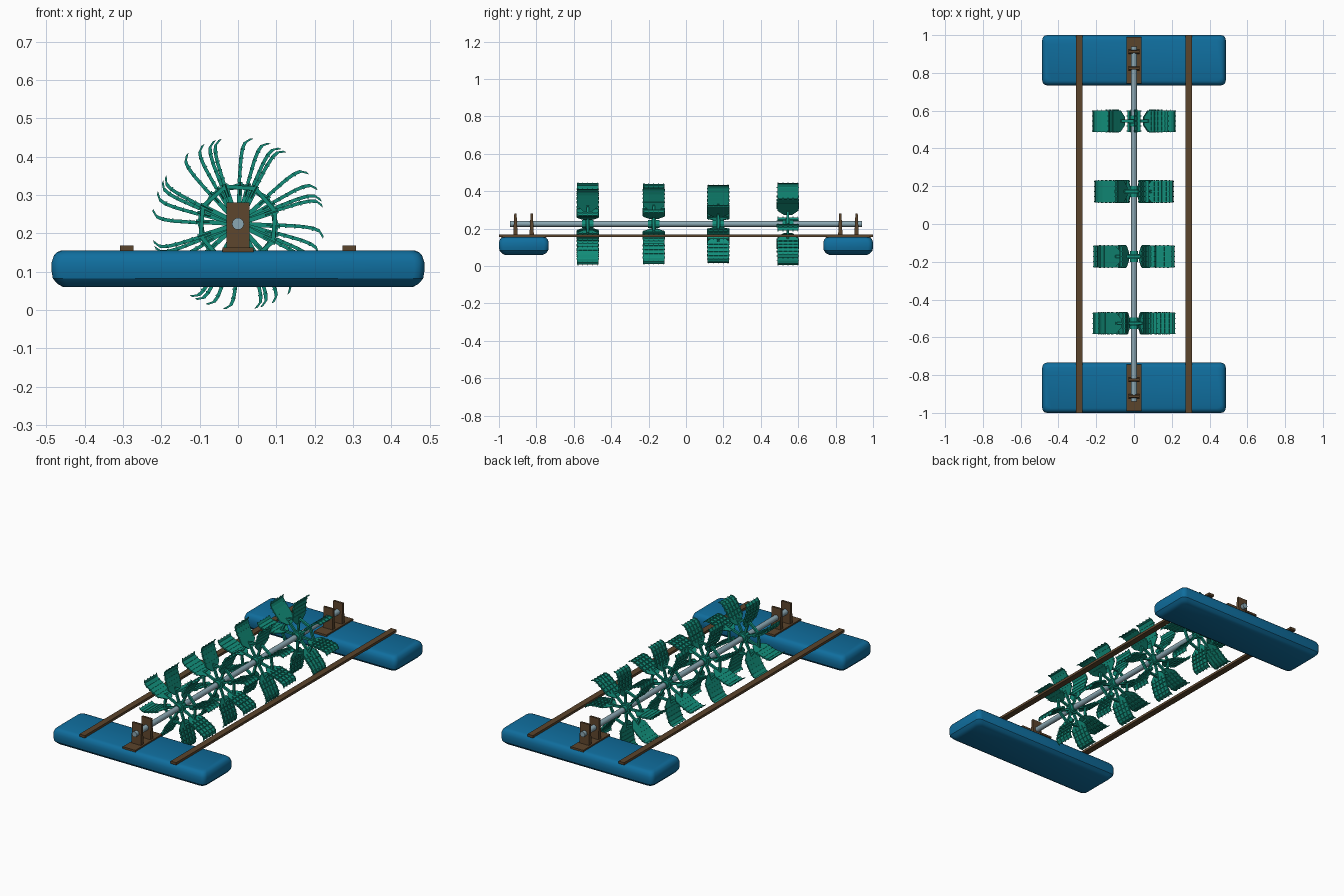
import bpy, bmesh, math
from mathutils import Vector, Matrix

if "Cube" in bpy.data.objects:
    bpy.data.objects.remove(bpy.data.objects["Cube"])

AXLE_Z = 0.225


def material(name, rgb):
    m = bpy.data.materials.new(name)
    m.diffuse_color = (*rgb, 1)
    m.use_nodes = True
    m.node_tree.nodes["Principled BSDF"].inputs["Base Color"].default_value = m.diffuse_color
    return m


BLUE = material("float blue", (0.005, 0.155, 0.34))
GREEN = material("paddle green", (0.006, 0.27, 0.195))
BROWN = material("frame brown", (0.105, 0.058, 0.025))
STEEL = material("shaft steel", (0.26, 0.39, 0.45))


def finish(bm, name, mat, loc=(0, 0, 0), smooth=False):
    bmesh.ops.recalc_face_normals(bm, faces=bm.faces)
    me = bpy.data.meshes.new(name)
    bm.to_mesh(me)
    bm.free()
    me.materials.append(mat)
    ob = bpy.data.objects.new(name, me)
    ob.location = loc
    bpy.context.collection.objects.link(ob)
    if smooth:
        bpy.ops.object.select_all(action='DESELECT')
        ob.select_set(True)
        bpy.context.view_layer.objects.active = ob
        bpy.ops.object.shade_smooth_by_angle(angle=math.radians(30))
    return ob


def loft(bm, rings):
    """Closed solid through rings of equal point count."""
    vs = [[bm.verts.new(p) for p in r] for r in rings]
    n = len(vs[0])
    for a, b in zip(vs, vs[1:]):
        for i in range(n):
            bm.faces.new((a[i], a[(i + 1) % n], b[(i + 1) % n], b[i]))
    bm.faces.new(vs[0])
    bm.faces.new(vs[-1])


def rect(x0, x1, y0, y1, z):
    return [(x0, y0, z), (x1, y0, z), (x1, y1, z), (x0, y1, z)]


def box(bm, x0, x1, y0, y1, z0, z1):
    loft(bm, [rect(x0, x1, y0, y1, z0), rect(x0, x1, y0, y1, z1)])


def cylinder(bm, radius, length, sides):
    bmesh.ops.create_cone(bm, cap_ends=True, segments=sides, radius1=radius, radius2=radius,
                          depth=length, matrix=Matrix.Rotation(math.pi / 2, 4, 'X'))


def rounded_rect(hx, hy, r, z):
    pts = []
    for k, (sx, sy) in enumerate(((1, 1), (-1, 1), (-1, -1), (1, -1))):
        for j in range(4):
            a = math.pi / 2 * (k + j / 3)
            pts.append((sx * (hx - r) + r * math.cos(a), sy * (hy - r) + r * math.sin(a), z))
    return pts


# Floats with rounded edges
for side, label in ((-1, "front"), (1, "back")):
    bm = bmesh.new()
    levels = ((0.06, 0.030), (0.068, 0.015), (0.082, 0.003), (0.10, 0), (0.125, 0),
              (0.143, 0.006), (0.151, 0.014), (0.155, 0.024))
    loft(bm, [rounded_rect(0.486 - i, 0.133 - i, 0.026, z) for z, i in levels])
    finish(bm, label + "_float", BLUE, (0, side * 0.867, 0), smooth=True)

    # Bearing stand: base plate and two tapered uprights
    bm = bmesh.new()
    y = side * 0.867
    box(bm, -0.04, 0.04, y - 0.122, y + 0.122, 0.152, 0.163)
    for uy in (side * 0.825, side * 0.912):
        loft(bm, [rect(-0.03, 0.03, uy - 0.012, uy + 0.012, 0.16),
                  rect(-0.03, 0.03, uy - 0.006, uy + 0.006, 0.28)])
    finish(bm, label + "_bearing_stand", BROWN)

# Long rails joining the floats
for x, label in ((-0.29, "left"), (0.29, "right")):
    bm = bmesh.new()
    box(bm, x - 0.0175, x + 0.0175, -1, 1, 0.154, 0.168)
    finish(bm, label + "_rail", BROWN)

# Drive shaft
bm = bmesh.new()
cylinder(bm, 0.0155, 1.88, 16)
finish(bm, "drive_shaft", STEEL, (0, 0, AXLE_Z), smooth=True)


def slab(bm, ang, path, yc, t0, t1):
    """Strip along (radius, tangent, half width) points, between tangent offsets t0 and t1."""
    u = Vector((math.cos(ang), 0, math.sin(ang)))
    t = Vector((math.sin(ang), 0, -math.cos(ang)))
    rings = []
    for r, s, w in path:
        rings.append([u * r + t * (s + o) + Vector((0, yc + k * w, 0))
                      for o, k in ((t0, -1), (t0, 1), (t1, 1), (t1, -1))])
    loft(bm, rings)


BLADE = ((0.074, 0, 0.022), (0.108, 0, 0.057), (0.17, 0.001, 0.057), (0.197, 0.004, 0.057),
         (0.213, 0.010, 0.057), (0.221, 0.022, 0.057))


def paddle_wheel(name, y, offset):
    bm = bmesh.new()
    # hub sleeve and collar
    cylinder(bm, 0.021, 0.06, 12)
    cylinder(bm, 0.030, 0.024, 16)
    angles = [math.radians(offset + 45 * i) for i in range(8)]
    # octagonal rim with corners at the spokes
    rim = []
    for a in angles + angles[:1]:
        rim.append([(r * math.cos(a), h, r * math.sin(a))
                    for r, h in ((0.097, -0.007), (0.108, -0.007), (0.108, 0.007), (0.097, 0.007))])
    for a, b in zip(rim, rim[1:]):
        loft(bm, [a, b])
    for a in angles:
        # spoke
        slab(bm, a, ((0.018, 0, 0.006), (0.11, 0, 0.006)), 0, -0.006, 0.006)
        # hooked blade
        slab(bm, a, BLADE, 0, -0.002, 0.002)
        # radial ribs, ending as teeth past the tip
        for k in range(-2, 3):
            rib = [(r, s, 0.002) for r, s, _ in BLADE[1:]] + [(0.224, 0.026, 0.002)]
            slab(bm, a, rib, k * 0.0265, -0.007, 0.002)
        # cross ribs
        for r, s in ((0.125, 0), (0.148, 0), (0.171, 0.001), (0.195, 0.004)):
            slab(bm, a, ((r - 0.002, s, 0.060), (r + 0.002, s, 0.060)), 0, -0.007, 0.004)
    finish(bm, name, GREEN, (0, y, AXLE_Z))


# Four wheels, each turned differently
for i, (y, offset) in enumerate(((-0.525, 18), (-0.172, 22), (0.172, 30), (0.545, -3))):
    paddle_wheel("paddle_wheel_%d" % (i + 1), y, offset)
